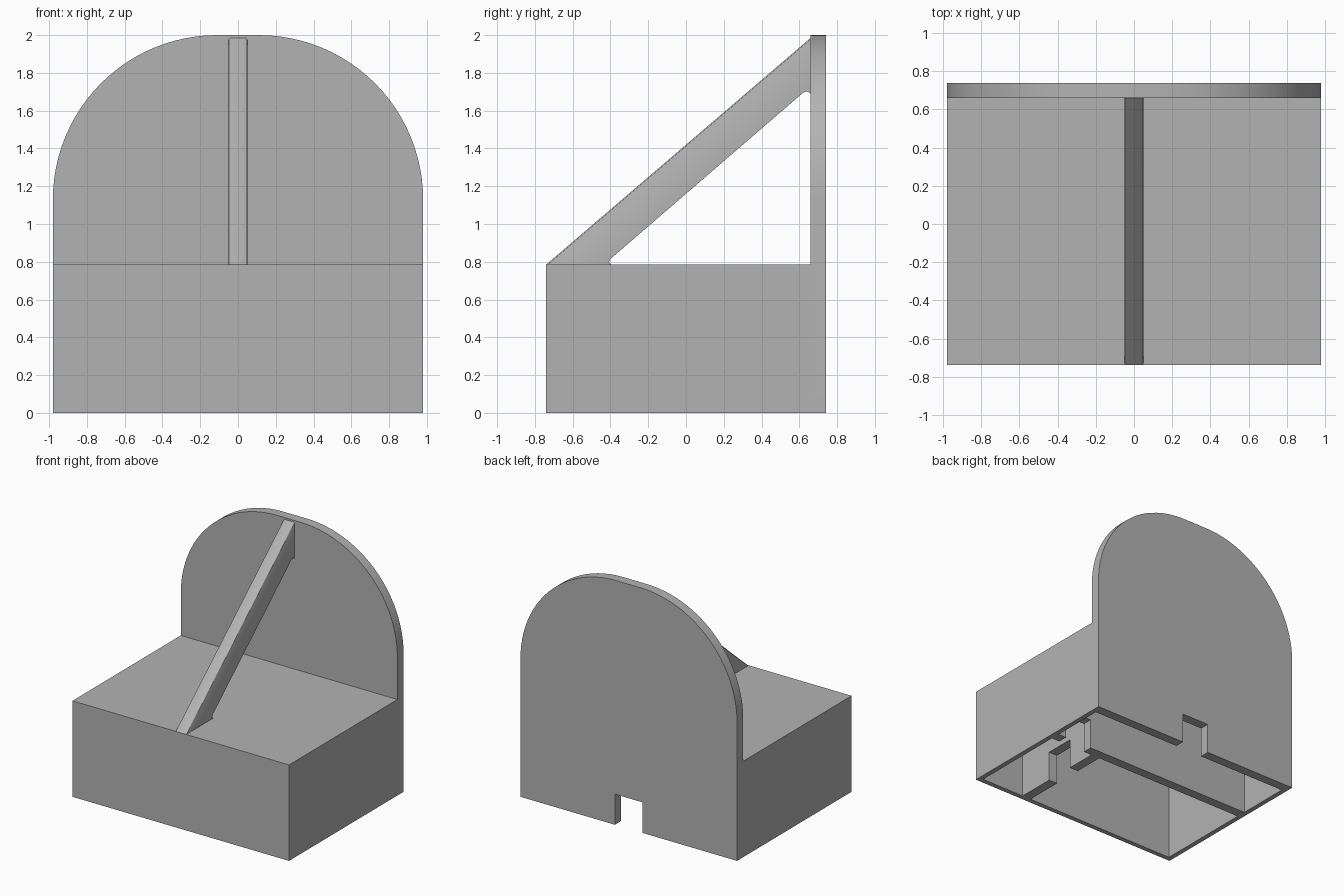
import bpy, bmesh, math
from mathutils import Vector

cube = bpy.data.objects.get("Cube")
if cube:
    bpy.data.objects.remove(cube)

grey = bpy.data.materials.new("plain_grey")
grey.use_nodes = True
grey.diffuse_color = (0.45, 0.45, 0.45, 1)
grey.node_tree.nodes["Principled BSDF"].inputs["Base Color"].default_value = grey.diffuse_color

HALF_W, FRONT, BACK = 0.98, -0.74, 0.74
BOX_TOP, WALL, PANEL = 0.785, 0.04, 0.08
PLATE_FRONT = BACK - PANEL
CEILING = BOX_TOP - WALL


def add_object(name, bm):
    bmesh.ops.recalc_face_normals(bm, faces=bm.faces)
    mesh = bpy.data.meshes.new(name)
    bm.to_mesh(mesh)
    bm.free()
    mesh.materials.append(grey)
    obj = bpy.data.objects.new(name, mesh)
    bpy.context.collection.objects.link(obj)
    return obj


def extrude_profile(points, to_3d, depth):
    """Turn a flat outline into a slab of the given depth vector."""
    bm = bmesh.new()
    face = bm.faces.new([bm.verts.new(to_3d(a, b)) for a, b in points])
    result = bmesh.ops.extrude_face_region(bm, geom=[face], use_keep_orig=True)
    verts = [v for v in result["geom"] if isinstance(v, bmesh.types.BMVert)]
    bmesh.ops.translate(bm, verts=verts, vec=depth)
    return bm


def notch(centre, half=0.125, height=0.25):
    """Cable slot outline, along the bottom edge from low to high."""
    lo, hi = centre - half, centre + half
    return [(lo, 0), (lo, height), (hi, height), (hi, 0)]


def smooth(obj):
    bpy.ops.object.select_all(action="DESELECT")
    obj.select_set(True)
    bpy.context.view_layer.objects.active = obj
    bpy.ops.object.shade_smooth_by_angle(angle=math.radians(30))


# Hollow base, open underneath and closed behind by the back plate
bm = bmesh.new()
bmesh.ops.create_cube(bm, size=1)
for v in bm.verts:
    v.co = Vector((v.co.x * 2 * HALF_W,
                   PLATE_FRONT if v.co.y > 0 else FRONT,
                   BOX_TOP if v.co.z > 0 else 0))
bm.normal_update()
open_sides = [f for f in bm.faces if f.normal.z < -0.5 or f.normal.y > 0.5]
bmesh.ops.delete(bm, geom=open_sides, context="FACES")
shell = add_object("base_shell", bm)
# The open shell keeps outward normals, so thicken it inwards
if any(p.normal.z < -0.5 for p in shell.data.polygons):
    shell.data.flip_normals()
thick = shell.modifiers.new("wall_thickness", "SOLIDIFY")
thick.thickness = WALL
thick.offset = -1
thick.use_even_offset = True

# Arched back plate with a slot at the bottom
RADIUS, STEPS = 0.87, 24
outline = [(-HALF_W, 0)] + notch(0) + [(HALF_W, 0)]
for side, start in ((1, 0), (-1, 90)):
    for i in range(STEPS + 1):
        a = math.radians(start + 90 * i / STEPS)
        outline.append((side * (HALF_W - RADIUS) + RADIUS * math.cos(a),
                        2 - RADIUS + RADIUS * math.sin(a)))
plate = add_object("back_plate", extrude_profile(
    outline, lambda x, z: (x, PLATE_FRONT, z), (0, PANEL, 0)))
smooth(plate)

# Inner partition across the base, slotted near one end
CROSS_Y, SIDE_X = 0.13, 0.46
inner = HALF_W - WALL
outline = [(-inner, 0)] + notch((SIDE_X + PANEL + inner) / 2) + [
    (inner, 0), (inner, CEILING), (-inner, CEILING)]
add_object("cross_partition", extrude_profile(
    outline, lambda x, z: (x, CROSS_Y, z), (0, PANEL, 0)))

# Inner partition from the front wall to the cross partition
near = FRONT + WALL
outline = [(near, 0)] + notch((near + CROSS_Y) / 2 + 0.03) + [
    (CROSS_Y, 0), (CROSS_Y, CEILING), (near, CEILING)]
add_object("side_partition", extrude_profile(
    outline, lambda y, z: (SIDE_X, y, z), (PANEL, 0, 0)))

# Diagonal brace with softened long edges
BRACE = 0.05
outline = [(FRONT, BOX_TOP), (-0.395, BOX_TOP), (-0.408, 0.797), (-0.40, 0.815),
           (0.62, 1.695), (0.64, 1.703), (PLATE_FRONT, 1.69), (PLATE_FRONT, 1.985)]
bm = extrude_profile(outline, lambda y, z: (-BRACE, y, z), (2 * BRACE, 0, 0))
long_edges = [e for e in bm.edges if e.calc_length() > 0.5]
bmesh.ops.bevel(bm, geom=long_edges, offset=0.012, segments=3, profile=0.5,
                affect="EDGES", clamp_overlap=False)
brace = add_object("diagonal_brace", bm)
smooth(brace)
